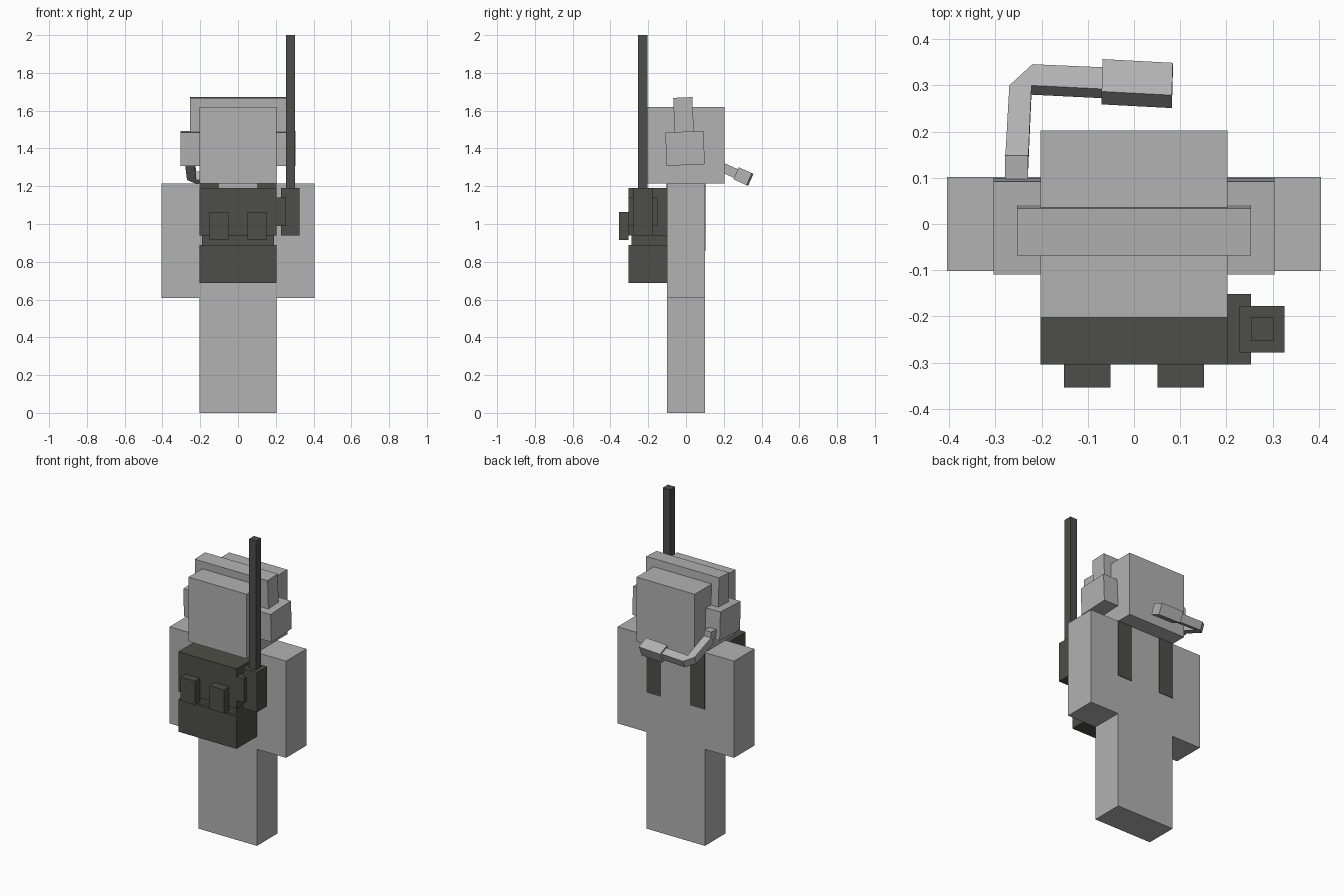
import bpy, bmesh, math
from mathutils import Matrix, Vector

if "Cube" in bpy.data.objects:
    bpy.data.objects.remove(bpy.data.objects["Cube"])


def material(name, rgb):
    m = bpy.data.materials.new(name)
    m.diffuse_color = (*rgb, 1)
    m.use_nodes = True
    m.node_tree.nodes["Principled BSDF"].inputs["Base Color"].default_value = m.diffuse_color
    return m


GREY = material("light grey", (0.445, 0.445, 0.445))
OLIVE = material("dark olive grey", (0.076, 0.076, 0.065))
U = 0.050625  # one block-pixel; the figure is 32 of them tall


def prism(name, points, push, mat, matrix=None):
    """Solid made by pushing a flat outline along a vector."""
    bm = bmesh.new()
    face = bm.faces.new([bm.verts.new(p) for p in points])
    res = bmesh.ops.extrude_face_region(bm, geom=[face], use_keep_orig=True)
    moved = [g for g in res["geom"] if isinstance(g, bmesh.types.BMVert)]
    bmesh.ops.translate(bm, vec=Vector(push), verts=moved)
    bmesh.ops.recalc_face_normals(bm, faces=bm.faces)
    if matrix:
        bm.transform(matrix)
    mesh = bpy.data.meshes.new(name)
    bm.to_mesh(mesh)
    bm.free()
    mesh.materials.append(mat)
    obj = bpy.data.objects.new(name, mesh)
    bpy.context.collection.objects.link(obj)
    return obj


def box(name, x, y, z, mat, matrix=None):
    """Box from its (min, max) range on each axis."""
    base = [(x[0], y[0], z[0]), (x[1], y[0], z[0]),
            (x[1], y[1], z[0]), (x[0], y[1], z[0])]
    return prism(name, base, (0, 0, z[1] - z[0]), mat, matrix)


def pair(name, x, y, z, mat, matrix=None):
    """The same box on the right and left sides."""
    box(name + "_right", x, y, z, mat, matrix)
    box(name + "_left", (-x[1], -x[0]), y, z, mat, matrix)


# Figure
depth = (-2 * U, 2 * U)
pair("leg", (0, 4 * U), depth, (0, 12 * U), GREY)
box("torso", (-4 * U, 4 * U), depth, (12 * U, 24 * U), GREY)
pair("arm", (4 * U, 8 * U), depth, (12 * U, 24 * U), GREY)
box("head", (-4 * U, 4 * U), (-4 * U, 4 * U), (24 * U, 32 * U), GREY)

# Headset, leaning slightly back
pivot = Vector((0, -0.005, 1.40))
lean = (Matrix.Translation(pivot) @ Matrix.Rotation(math.radians(2.5), 4, 'X')
        @ Matrix.Translation(-pivot))
pair("ear_cup", (4 * U, 6 * U), (-0.106, 0.096), (1.312, 1.489), GREY, lean)
half = [(5 * U, 1.489), (5 * U, 1.67), (4 * U, 1.489), (4 * U, 1.62)]
outline = [half[0], half[1], (-half[1][0], half[1][1]), (-half[0][0], half[0][1]),
           (-half[2][0], half[2][1]), (-half[3][0], half[3][1]), half[3], half[2]]
prism("headband", [(x, -0.056, z) for x, z in outline], (0, 2 * U, 0), GREY, lean)

# Microphone boom: bent strip lying in a plane that slopes down and away
slope = math.tan(math.radians(24))
box("boom_mount", (-0.279, -0.229), (0.09, 0.147), (1.325, 1.375), GREY, lean)
strip = [(-0.279, 0.14), (-0.27, 0.30), (-0.22, 0.346), (-0.06, 0.339),
         (-0.06, 0.292), (-0.222, 0.30), (-0.229, 0.14)]
prism("microphone_boom", [(x, y, 1.347 - slope * (y - 0.147)) for x, y in strip],
      (0, -0.02, -0.046), GREY)
tip = [(-0.068, 0.357), (0.084, 0.349), (0.082, 0.279), (-0.07, 0.287)]
prism("microphone", [(x, y, 1.30 - slope * (y - 0.28)) for x, y in tip],
      (0, -0.028, -0.064), GREY)

# Backpack
box("pack_bottom", (-4 * U, 4 * U), (-0.304, -2 * U), (0.687, 0.89), OLIVE)
box("pack_waist", (-0.19, 0.19), (-0.288, -2 * U), (0.89, 0.94), OLIVE)
box("pack_top", (-4 * U, 4 * U), (-0.304, -2 * U), (0.94, 1.19), OLIVE)
pair("pouch", (U, 3 * U), (-0.354, -0.304), (0.915, 1.063), OLIVE)

# Straps on the chest and behind the shoulders
pair("chest_strap", (2 * U, 4 * U), (2 * U, 2 * U + 0.003), (0.857, 24 * U), OLIVE)
pair("shoulder_strap", (2 * U, 4 * U), (-2 * U - 0.003, -2 * U), (1.19, 24 * U), OLIVE)

# Radio on the side of the pack
box("radio_holder", (4 * U, 5 * U), (-0.304, -0.152), (0.99, 1.14), OLIVE)
box("radio", (0.228, 0.326), (-0.278, -0.178), (0.94, 1.19), OLIVE)
box("antenna", (0.253, 0.303), (-0.253, -0.203), (1.19, 2.0), OLIVE)
